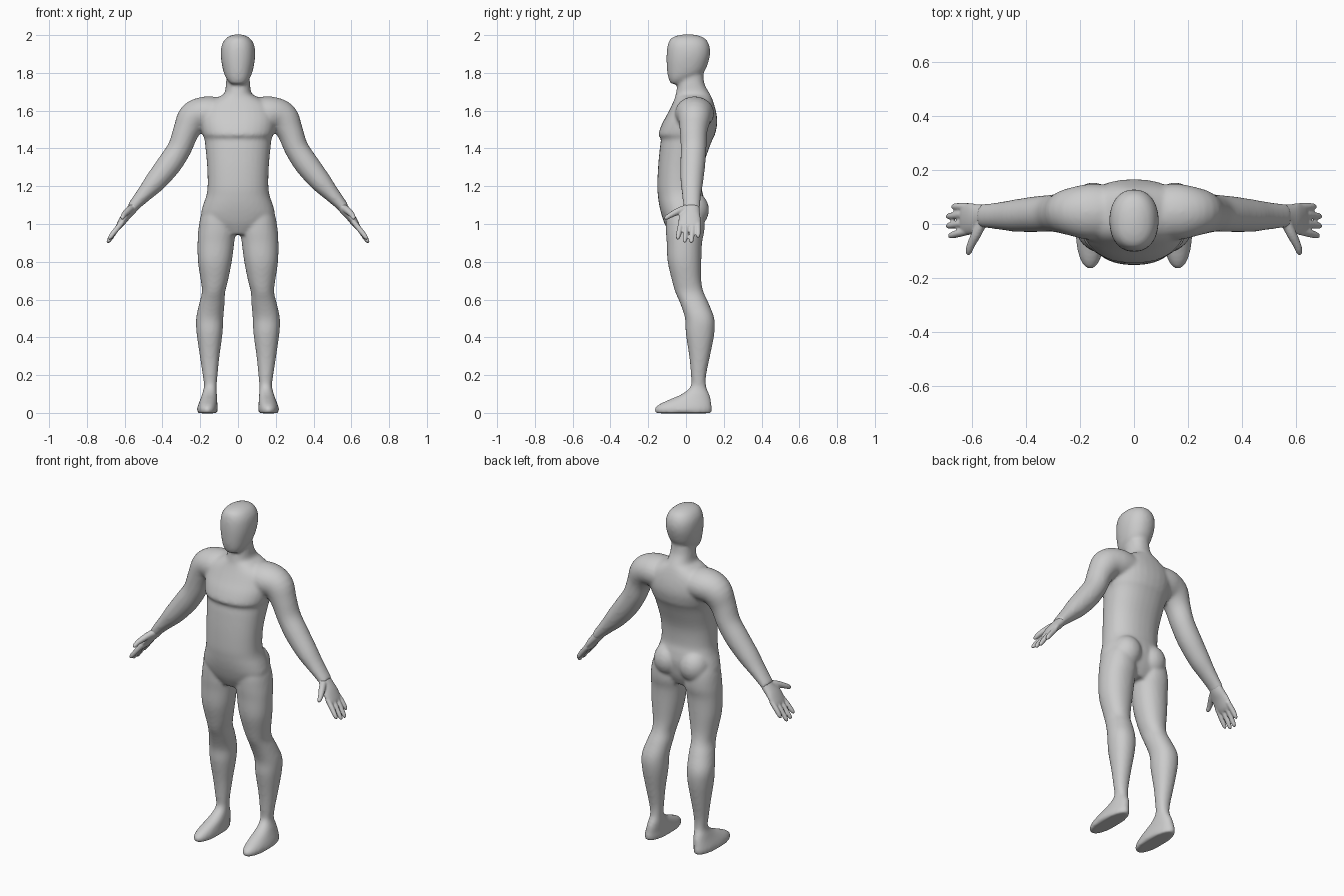
import bpy, bmesh, math
from mathutils import Vector, Matrix

gray = bpy.data.materials.new("plain_gray")
gray.diffuse_color = (0.6, 0.6, 0.6, 1)


def spline(rows, steps=4):
    """Catmull-Rom interpolation between rows of numbers."""
    out = []
    for i in range(len(rows) - 1):
        a, b = rows[max(i - 1, 0)], rows[i]
        c, d = rows[i + 1], rows[min(i + 2, len(rows) - 1)]
        for s in range(steps):
            t = s / steps
            out.append([0.5 * (2 * q + (r - p) * t + (2 * p - 5 * q + 4 * r - w) * t * t
                               + (3 * q - p - 3 * r + w) * t ** 3)
                        for p, q, r, w in zip(a, b, c, d)])
    return out + [list(rows[-1])]


def loft(bm, rings, n=32, power=2.0):
    """Skin (centre, half axis u, half axis v) ellipses and cap both ends."""
    loops = []
    for c, u, v in rings:
        loop = []
        for k in range(n):
            a = 2 * math.pi * k / n
            ca, sa = math.cos(a), math.sin(a)
            x = math.copysign(abs(ca) ** (2 / power), ca)
            y = math.copysign(abs(sa) ** (2 / power), sa)
            loop.append(bm.verts.new(c + u * x + v * y))
        loops.append(loop)
    for p, q in zip(loops, loops[1:]):
        for k in range(n):
            bm.faces.new((p[k], p[(k + 1) % n], q[(k + 1) % n], q[k]))
    bm.faces.new(loops[0][::-1])
    bm.faces.new(loops[-1])


def column(bm, rows, side=1, power=2.0):
    """Upright loft; rows are z, x min, x max, y front, y back."""
    loft(bm, [(Vector((side * (a + b) / 2, (f + k) / 2, z)),
               Vector(((b - a) / 2, 0, 0)), Vector((0, (k - f) / 2, 0)))
              for z, a, b, f, k in spline(rows)], power=power)


def limb(bm, rows, side=1, n=24, steps=4):
    """Loft along a path; rows are x, y, z, thickness radius, y radius."""
    pts = spline(rows, steps)
    rings = []
    for i, (x, y, z, r, ry) in enumerate(pts):
        t = Vector(pts[min(i + 1, len(pts) - 1)][:3]) - Vector(pts[max(i - 1, 0)][:3])
        t.x *= side
        v = Vector((0, 1, 0))
        v = (v - t.normalized() * v.dot(t.normalized())).normalized()
        u = v.cross(t).normalized()
        rings.append((Vector((side * x, y, z)), u * r, v * ry))
    loft(bm, rings, n)


def ball(bm, centre, radii):
    bmesh.ops.create_uvsphere(bm, u_segments=24, v_segments=16, radius=1,
                              matrix=Matrix.Translation(centre) @ Matrix.Diagonal((*radii, 1)))


def finish(bm, name, voxel, smooth):
    """Fuse the overlapping volumes into one soft skin."""
    bmesh.ops.recalc_face_normals(bm, faces=bm.faces)
    me = bpy.data.meshes.new(name)
    bm.to_mesh(me)
    bm.free()
    me.materials.append(gray)
    ob = bpy.data.objects.new(name, me)
    bpy.context.collection.objects.link(ob)
    rm = ob.modifiers.new("fuse", 'REMESH')
    rm.mode, rm.voxel_size, rm.use_smooth_shade = 'VOXEL', voxel, True
    sm = ob.modifiers.new("soften", 'SMOOTH')
    sm.factor, sm.iterations = 0.5, smooth
    return ob


body = bmesh.new()

# torso and neck: z, half width, front, back
torso = [(.945, .08, -.085, .06), (1.0, .17, -.113, .085), (1.05, .195, -.13, .095),
         (1.1, .185, -.142, .1), (1.15, .168, -.149, .092), (1.2, .161, -.152, .082),
         (1.3, .163, -.148, .09), (1.4, .172, -.139, .122), (1.45, .178, -.133, .142),
         (1.475, .188, -.146, .154), (1.53, .2, -.127, .165), (1.58, .2, -.1, .162),
         (1.63, .18, -.075, .15), (1.67, .11, -.058, .136), (1.69, .073, -.054, .126),
         (1.74, .064, -.045, .099), (1.8, .06, -.04, .09)]
column(body, [(z, -w, w, f, b) for z, w, f, b in torso], power=2.25)

# head
head = [(1.742, .036, -.08, -.03), (1.765, .058, -.091, .03), (1.80, .075, -.099, .092),
        (1.86, .088, -.103, .119), (1.91, .091, -.102, .128), (1.95, .085, -.096, .122),
        (1.98, .067, -.082, .103), (1.996, .042, -.052, .072), (2.004, .015, -.01, .03)]
column(body, [(z, -w, w, f, b) for z, w, f, b in head], power=2.2)

# leg with foot: z, inner x, outer x, front, back
leg = [(1.12, .06, .16, -.08, .07), (1.05, .03, .195, -.105, .095), (.97, .014, .21, -.107, .098),
       (.9, .02, .214, -.102, .085), (.8, .033, .212, -.097, .081), (.7, .053, .197, -.074, .081),
       (.64, .068, .191, -.057, .093), (.58, .071, .205, -.031, .12), (.5, .078, .222, -.005, .15),
       (.42, .082, .219, -.001, .15), (.3, .098, .202, .017, .127), (.2, .108, .187, .026, .107),
       (.14, .113, .18, .024, .107), (.1, .112, .19, -.022, .123), (.07, .11, .2, -.09, .132),
       (.045, .109, .21, -.143, .135), (.02, .107, .217, -.167, .138), (-.002, .11, .213, -.16, .134)]

# arm: x, y, z, thickness radius, y radius
arm = [(.08, .045, 1.58, .088, .10), (.17, .045, 1.585, .09, .103), (.235, .045, 1.56, .087, .088),
       (.275, .04, 1.49, .07, .073), (.31, .04, 1.40, .064, .068), (.365, .036, 1.315, .065, .066),
       (.437, .031, 1.225, .057, .06), (.49, .03, 1.165, .044, .052), (.54, .03, 1.11, .033, .046),
       (.562, .03, 1.083, .03, .044)]
for s in (1, -1):
    column(body, leg, s, power=2.15)
    limb(body, arm, s)
    ball(body, (s * .085, .035, 1.075), (.085, .087, .095))   # buttock
finish(body, "body", .009, 8)

# palm, fingers and thumb
palm = [(.535, .03, 1.115, .026, .040), (.565, .028, 1.075, .027, .045), (.595, .02, 1.04, .024, .057),
        (.622, .018, 1.0, .019, .058), (.635, .018, .982, .013, .052)]
fingers = [(-.026, -.042, .683, .918), (.006, -.006, .69, .902),
           (.038, .029, .69, .9), (.064, .064, .672, .928)]
for s, name in ((1, "left_hand"), (-1, "right_hand")):
    hand = bmesh.new()
    limb(hand, palm, s)
    for y0, y1, x, z in fingers:
        limb(hand, [(.61, y0, 1.012, .014, .014), (.645, (y0 + y1) / 2, .97, .0145, .0145),
                    (x - .008, y1, z + .014, .012, .012), (x, y1, z, .006, .006)], s, 12)
    limb(hand, [(.56, .01, 1.085, .02, .02), (.582, -.035, 1.07, .019, .019),
                (.604, -.08, 1.048, .015, .015), (.611, -.103, 1.034, .012, .012),
                (.614, -.114, 1.028, .006, .006)], s, 12)
    finish(hand, name, .005, 4)
